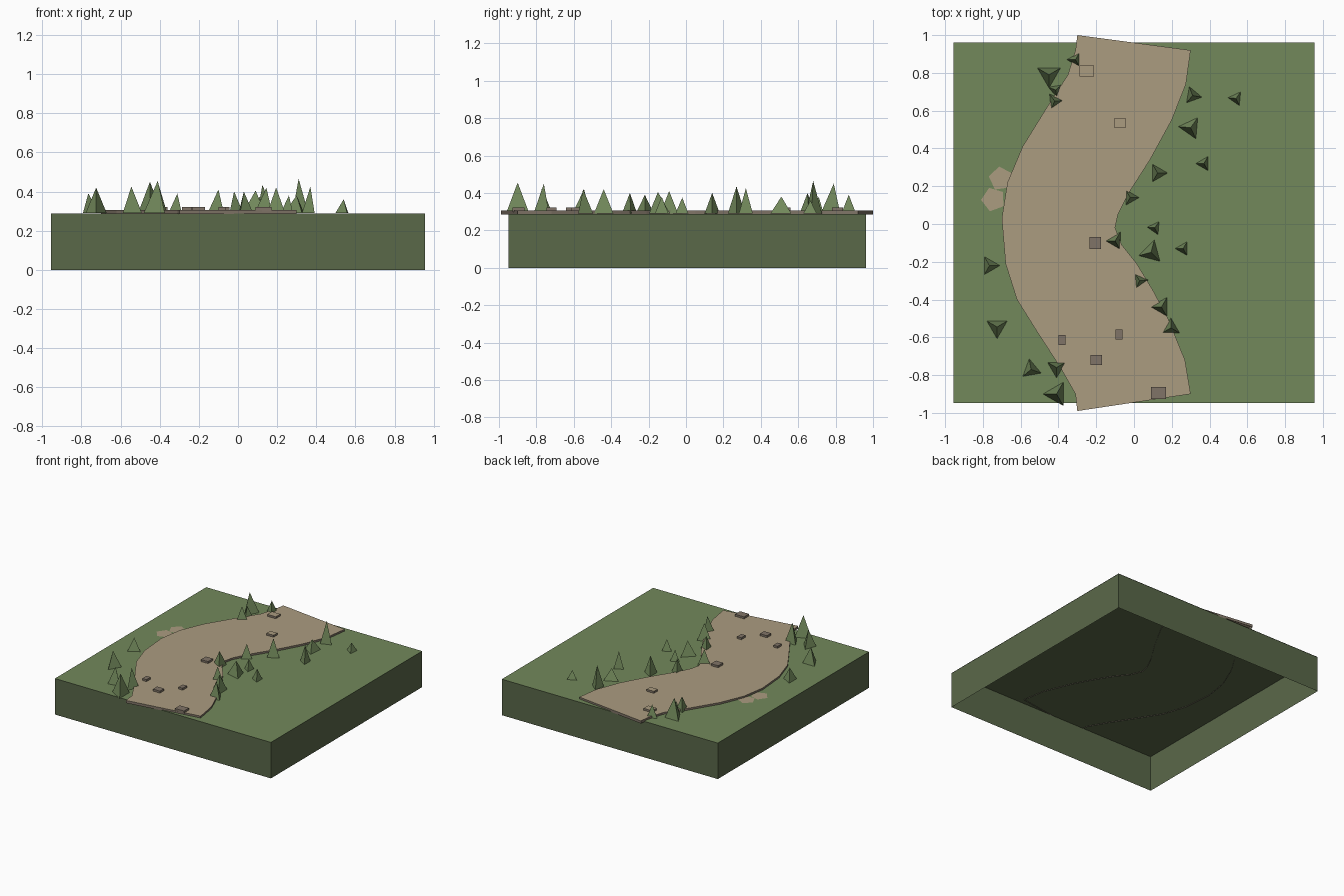
import bpy, bmesh, math
from mathutils import Matrix, Vector

start_cube = bpy.data.objects.get("Cube")
if start_cube:
    bpy.data.objects.remove(start_cube, do_unlink=True)


def make_material(name, red, green, blue):
    """Flat material from display colour channels."""
    linear = [((c / 255 + 0.055) / 1.055) ** 2.4 for c in (red, green, blue)]
    mat = bpy.data.materials.new(name)
    mat.use_nodes = True
    mat.diffuse_color = (*linear, 1)
    bsdf = mat.node_tree.nodes["Principled BSDF"]
    bsdf.inputs["Base Color"].default_value = (*linear, 1)
    bsdf.inputs["Roughness"].default_value = 0.9
    return mat


grass = make_material("grass green", 114, 137, 91)
soil = make_material("dark soil green", 90, 104, 73)
sand = make_material("sandy path", 171, 156, 128)
stone = make_material("brown stone", 128, 116, 103)


def add_object(name, bm, *materials):
    mesh = bpy.data.meshes.new(name)
    bm.to_mesh(mesh)
    bm.free()
    for mat in materials:
        mesh.materials.append(mat)
    obj = bpy.data.objects.new(name, mesh)
    bpy.context.collection.objects.link(obj)
    return obj


def box(size, centre):
    bm = bmesh.new()
    place = Matrix.Translation(centre) @ Matrix.Diagonal((*size, 1))
    bmesh.ops.create_cube(bm, size=1, matrix=place)
    return bm


def paint_tops(bm, index):
    """Give the upward faces another material slot."""
    bm.normal_update()
    for face in bm.faces:
        if face.normal.z > 0.9:
            face.material_index = index


GROUND = 0.29
PATH_TOP = 0.305

# Ground block: hollow below, soil walls and underside
bm = box((1.91, 1.91, GROUND - 0.002), (0, 0.007, GROUND / 2 - 0.001))
bm.normal_update()
bottom = [f for f in bm.faces if f.normal.z < -0.9]
bmesh.ops.delete(bm, geom=bottom, context="FACES")
add_object("ground_block", bm, soil)

# Grass sheet on the block
bm = box((1.91, 1.91, 0.002), (0, 0.007, GROUND - 0.001))
bm.normal_update()
lower = [f for f in bm.faces if f.normal.z < 0.9]
bmesh.ops.delete(bm, geom=lower, context="FACES_ONLY")
add_object("grass_top", bm, grass)

# Winding path: left and right banks, from back to front
left_bank = [(-.3, 1), (-.31, .92), (-.35, .79), (-.46, .62), (-.59, .41),
             (-.67, .22), (-.7, .03), (-.68, -.21), (-.62, -.4),
             (-.52, -.56), (-.39, -.76), (-.31, -.9), (-.3, -.99)]
right_bank = [(.3, .92), (.275, .74), (.2, .55), (.085, .34), (-.03, .16),
              (-.085, .05), (-.1, -.02), (-.065, -.11), (.015, -.21),
              (.1, -.35), (.18, -.5), (.27, -.72), (.3, -.9)]
bm = bmesh.new()
rows = [[bm.verts.new((*p, PATH_TOP)) for p in pair]
        for pair in zip(left_bank, right_bank)]
for (a, b), (c, d) in zip(rows, rows[1:]):
    bm.faces.new((a, c, d, b))
rim = [e for e in bm.edges if e.is_boundary]
skirt = bmesh.ops.extrude_edge_only(bm, edges=rim)["geom"]
for item in skirt:
    if isinstance(item, bmesh.types.BMVert):
        item.co.z = GROUND - 0.006
bmesh.ops.recalc_face_normals(bm, faces=bm.faces)
if max(bm.faces, key=lambda f: abs(f.normal.z)).normal.z < 0:
    bmesh.ops.reverse_faces(bm, faces=bm.faces)
paint_tops(bm, 1)
add_object("winding_path", bm, stone, sand)

# Bare patches beside the path
for number, (x, y, turn) in enumerate([(-.705, .24, 80), (-.745, .13, 20)]):
    bm = bmesh.new()
    place = Matrix.Translation((x, y, GROUND + 0.002))
    place = place @ Matrix.Rotation(math.radians(turn), 4, "Z")
    bmesh.ops.create_circle(bm, cap_ends=True, segments=5, radius=0.065,
                            matrix=place)
    add_object(f"bare_patch_{number + 1}", bm, sand)

# Flat stones on the path: x, y, width, depth, top material
stones = [(-.25, .81, .075, .058, sand), (-.075, .535, .063, .047, sand),
          (-.205, -.1, .063, .063, stone), (-.38, -.615, .037, .053, stone),
          (-.08, -.585, .037, .053, stone), (-.2, -.72, .063, .053, stone),
          (.13, -.895, .08, .063, stone)]
for number, (x, y, width, depth, top) in enumerate(stones):
    bm = box((width, depth, 0.022), (x, y, PATH_TOP + 0.005))
    paint_tops(bm, 1)
    add_object(f"flat_stone_{number + 1}", bm, stone, top)

# Three-sided trees: x, y, radius, direction of one corner, tip height
trees = [
    (-.45, .79, .07, -90, .45), (-.31, .87, .045, 180, .39),
    (-.415, .71, .04, -80, .38), (-.42, .65, .047, 5, .4),
    (.31, .68, .05, -10, .465), (.54, .665, .042, 175, .36),
    (.3, .51, .065, 175, .38), (.37, .32, .043, 180, .425),
    (.125, .27, .053, 0, .435), (-.02, .14, .047, 0, .4),
    (.11, -.02, .04, 175, .375), (-.1, -.09, .055, 180, .41),
    (.09, -.15, .067, 195, .405), (.26, -.13, .042, 180, .38),
    (.03, -.3, .047, 5, .4), (.145, -.44, .06, 180, .42),
    (.195, -.55, .053, 90, .42), (-.765, -.22, .055, 0, .39),
    (-.725, -.545, .062, -90, .42), (-.545, -.77, .057, -20, .425),
    (-.41, -.76, .055, -90, .45), (-.41, -.9, .072, 180, .455)]
for number, (x, y, radius, turn, tip) in enumerate(trees):
    bm = bmesh.new()
    tip_vert = bm.verts.new((x, y, tip))
    base = []
    for k in range(3):
        angle = math.radians(turn) + k * math.tau / 3
        offset = Vector((math.cos(angle), math.sin(angle), 0)) * radius
        base.append(bm.verts.new(Vector((x, y, GROUND)) + offset))
    for k in range(3):
        bm.faces.new((base[k], base[(k + 1) % 3], tip_vert))
    bm.faces.new(base[::-1])
    add_object(f"tree_{number + 1}", bm, grass)
